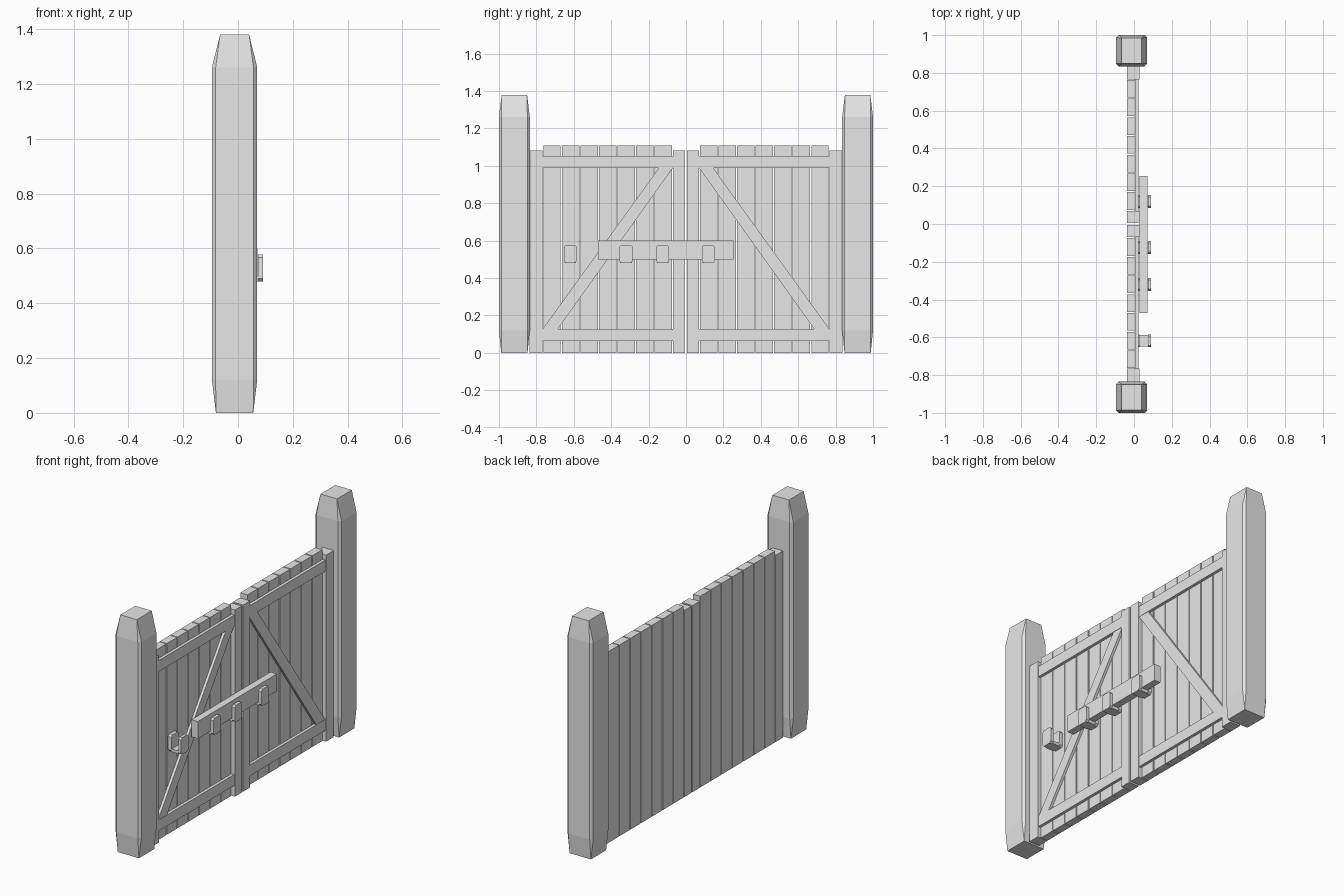
import bpy
import bmesh

cube = bpy.data.objects.get("Cube")
if cube:
    bpy.data.objects.remove(cube, do_unlink=True)

# Single pale grey material
grey = bpy.data.materials.new("pale_grey")
grey.use_nodes = True
grey.diffuse_color = (0.8, 0.8, 0.8, 1)
grey.node_tree.nodes["Principled BSDF"].inputs["Base Color"].default_value = (0.8, 0.8, 0.8, 1)


def finish(name, bm):
    bmesh.ops.recalc_face_normals(bm, faces=bm.faces)
    mesh = bpy.data.meshes.new(name)
    bm.to_mesh(mesh)
    bm.free()
    mesh.materials.append(grey)
    obj = bpy.data.objects.new(name, mesh)
    bpy.context.collection.objects.link(obj)
    return obj


def panel(name, x0, x1, outline):
    """Extrude a (y, z) outline from x0 to x1."""
    bm = bmesh.new()
    face = bm.faces.new([bm.verts.new((x0, y, z)) for y, z in outline])
    moved = bmesh.ops.extrude_face_region(bm, geom=[face])["geom"]
    verts = [g for g in moved if isinstance(g, bmesh.types.BMVert)]
    bmesh.ops.translate(bm, verts=verts, vec=(x1 - x0, 0, 0))
    return finish(name, bm)


def board(name, x0, x1, y0, y1, z0, z1):
    return panel(name, x0, x1, [(y0, z0), (y1, z0), (y1, z1), (y0, z1)])


def post(name, cx, cy):
    """Square post with chamfered edges that taper to plain corners at the ends."""
    half, flat = 0.0825, 0.069
    bm = bmesh.new()

    def octagon(z):
        pts = [(flat, -half), (half, -flat), (half, flat), (flat, half),
               (-flat, half), (-half, flat), (-half, -flat), (-flat, -half)]
        return [bm.verts.new((cx + x, cy + y, z)) for x, y in pts]

    def end(hx, hy, z):
        pts = [(hx, -hy), (hx, hy), (-hx, hy), (-hx, -hy)]
        return [bm.verts.new((cx + x, cy + y, z)) for x, y in pts]

    low, high = octagon(0.12), octagon(1.26)
    foot, cap = end(0.068, 0.07, 0), end(0.053, 0.068, 1.38)
    for i in range(8):
        bm.faces.new((low[i], low[(i + 1) % 8], high[(i + 1) % 8], high[i]))
    for ring, corners in ((low, foot), (high, cap)):
        bm.faces.new(corners)
        for i in range(4):
            a, b, c = ring[2 * i], ring[2 * i + 1], ring[(2 * i + 2) % 8]
            bm.faces.new((a, b, corners[i]))
            bm.faces.new((b, c, corners[(i + 1) % 4], corners[i]))
    return finish(name, bm)


BACK, FACE, FRAME, RAIL = -0.038, 0.008, 0.029, 0.025

for side, s in (("left", 1), ("right", -1)):
    post(side + "_post", -0.0125, s * 0.9175)

    # Leaf frame
    board(side + "_hinge_stile", BACK, FRAME, s * 0.766, s * 0.836, 0, 1.083)
    board(side + "_meeting_stile", BACK, FRAME, s * 0.006, s * 0.07, 0, 1.083)
    board(side + "_top_rail", FACE, RAIL, s * 0.07, s * 0.766, 0.989, 1.053)
    board(side + "_bottom_rail", FACE, RAIL, s * 0.07, s * 0.766, 0.064, 0.128)

    # Diagonal brace
    panel(side + "_brace", FACE, RAIL - 0.002,
          [(s * 0.07, 0.989), (s * 0.145, 0.989), (s * 0.766, 0.128), (s * 0.685, 0.128)])

    # Vertical planks
    pitch = (0.766 - 0.072) / 7
    for i in range(7):
        y = 0.072 + i * pitch
        board(f"{side}_plank_{i + 1}", BACK, FACE,
              s * (y + 0.003), s * (y + pitch - 0.003), 0, 1.11)

# Sliding locking bar
board("locking_bar", 0.03, 0.071, -0.47, 0.255, 0.50, 0.60)


def bracket(number, cy):
    """U-shaped holder: back plate, shelf and chamfered front lip."""
    w, c, z0, z1 = 0.034, 0.01, 0.48, 0.577
    lip = [(cy - w + c, z0), (cy + w - c, z0), (cy + w, z0 + c), (cy + w, z1 - c),
           (cy + w - c, z1), (cy - w + c, z1), (cy - w, z1 - c), (cy - w, z0 + c)]
    panel(f"bracket_{number}_lip", 0.073, 0.091, lip)
    panel(f"bracket_{number}_back", FACE, 0.029, lip)
    board(f"bracket_{number}_shelf", 0.029, 0.073, cy - w + 0.003, cy + w - 0.003, z0, 0.498)


for n, y in enumerate((-0.618, -0.321, -0.125, 0.12)):
    bracket(n + 1, y)
